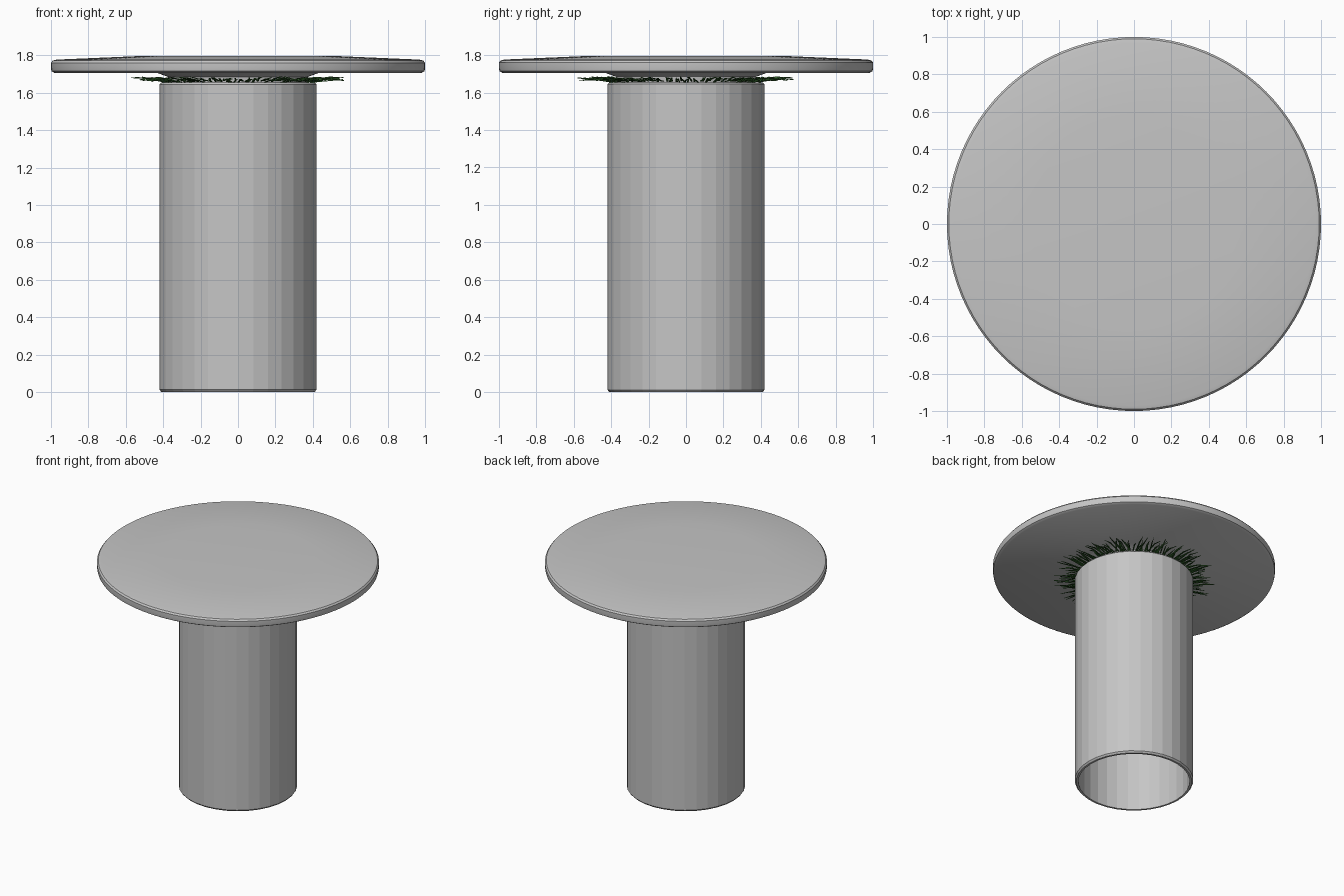
import bpy, bmesh, math, random
from mathutils import Vector

random.seed(4)
old = bpy.data.objects.get("Cube")
if old:
    bpy.data.objects.remove(old, do_unlink=True)


def material(name, color):
    m = bpy.data.materials.new(name)
    m.use_nodes = True
    m.diffuse_color = (*color, 1)
    m.node_tree.nodes["Principled BSDF"].inputs["Base Color"].default_value = (*color, 1)
    return m


def finish(bm, name, mats, smooth=None):
    mesh = bpy.data.meshes.new(name)
    bm.to_mesh(mesh)
    bm.free()
    ob = bpy.data.objects.new(name, mesh)
    bpy.context.collection.objects.link(ob)
    for m in mats:
        mesh.materials.append(m)
    if smooth:
        bpy.ops.object.select_all(action='DESELECT')
        ob.select_set(True)
        bpy.context.view_layer.objects.active = ob
        bpy.ops.object.shade_smooth_by_angle(angle=math.radians(smooth))
    return ob


def lathe(name, profile, sides, mat, smooth=None):
    """Spin a closed (radius, height) outline around the z axis."""
    bm = bmesh.new()
    verts = [bm.verts.new((r, 0, z)) for r, z in profile]
    edges = [bm.edges.new(pair) for pair in zip(verts, verts[1:])]
    bmesh.ops.spin(bm, geom=verts + edges, cent=(0, 0, 0), axis=(0, 0, 1),
                   angle=math.tau, steps=sides)
    bmesh.ops.remove_doubles(bm, verts=bm.verts, dist=0.0005)
    bmesh.ops.recalc_face_normals(bm, faces=bm.faces)
    return finish(bm, name, [mat], smooth)


stone = material("light grey stone", (0.56, 0.56, 0.56))
greens = [material("dark grass green", (0.02, 0.08, 0.015)),
          material("grass green", (0.04, 0.15, 0.03))]

# Hollow faceted column, open underneath
lathe("column", [(0.395, 1.64), (0.395, 0.0), (0.41, 0.0), (0.42, 0.012),
                 (0.42, 1.645), (0.41, 1.655), (0.36, 1.655), (0.0, 1.655),
                 (0.0, 1.64), (0.395, 1.64)], 32, stone, 8)

# Round slab with a shallow domed top and a flared neck below
lathe("round_top", [(0.0, 1.65), (0.37, 1.65), (0.375, 1.685), (0.43, 1.705),
                    (0.98, 1.705), (0.997, 1.715), (1.0, 1.73), (1.0, 1.76),
                    (0.99, 1.772), (0.97, 1.777), (0.55, 1.795), (0.0, 1.795)],
      96, stone, 35)

# Fringe of thin blades growing outwards around the column head
bm = bmesh.new()
count = 190
for i in range(count):
    a = math.tau * (i + random.uniform(-0.5, 0.5)) / count
    out = Vector((math.cos(a), math.sin(a), 0))
    lean = a + random.uniform(-0.4, 0.4)
    way = Vector((math.cos(lean), math.sin(lean), 0))
    side = Vector((-way.y, way.x, 0)) * random.uniform(0.003, 0.006)
    length = random.uniform(0.07, 0.19)
    root = out * 0.40 + Vector((0, 0, random.uniform(1.655, 1.665)))
    mid = root + way * length * 0.55 + Vector((0, 0, random.uniform(0.008, 0.02)))
    tip = root + way * length + Vector((0, 0, random.uniform(0.004, 0.022)))
    p = [bm.verts.new(v) for v in (root - side, root + side, mid + side, mid - side, tip)]
    shade = random.randrange(2)
    for f in (bm.faces.new(p[:4]), bm.faces.new((p[3], p[2], p[4]))):
        f.material_index = shade
grass = finish(bm, "grass_fringe", greens)
thick = grass.modifiers.new("thickness", 'SOLIDIFY')
thick.thickness = 0.004
thick.offset = 0
